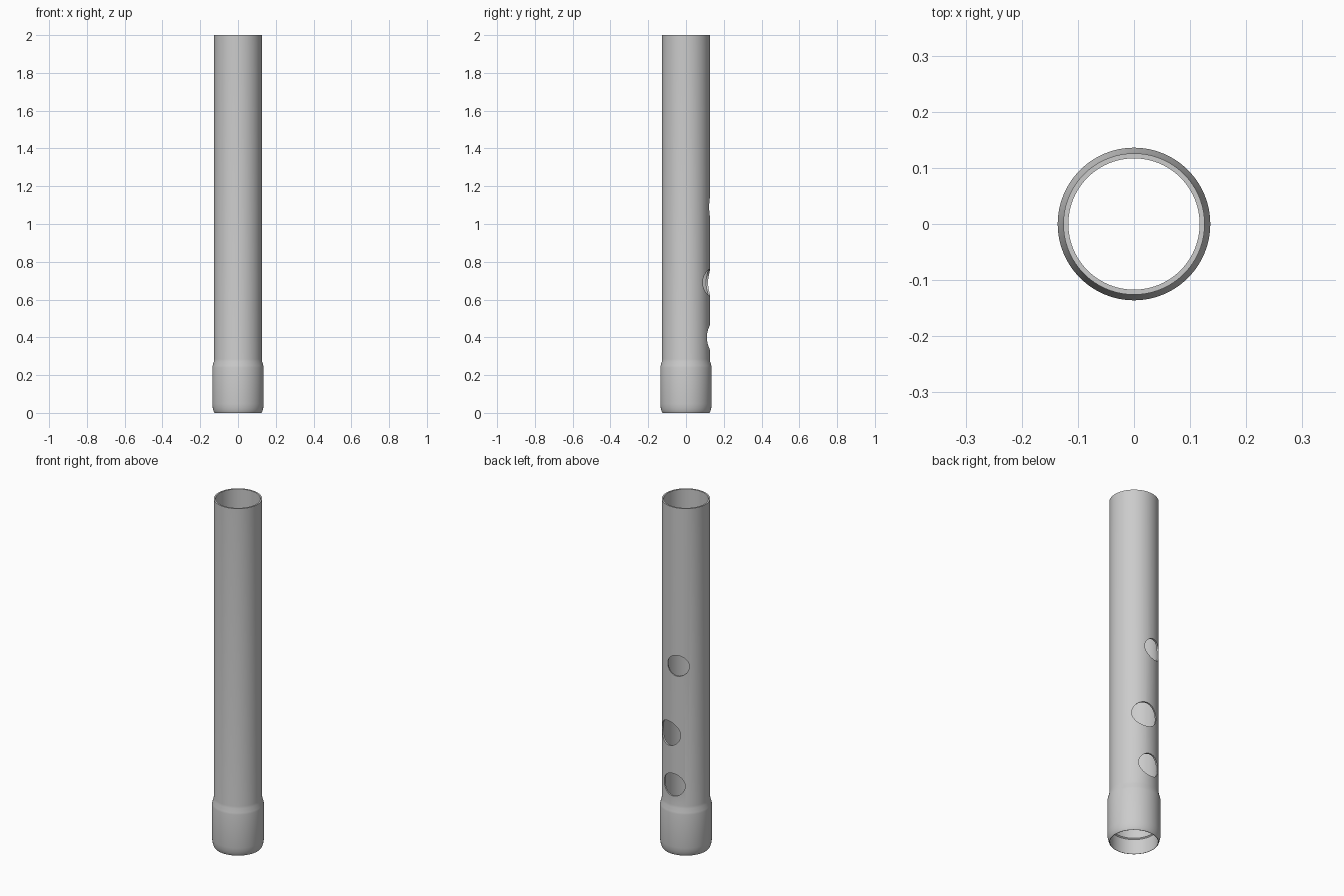
import bpy
import bmesh
from math import radians, sin, cos
from mathutils import Matrix, Vector

cube = bpy.data.objects.get("Cube")
if cube:
    bpy.data.objects.remove(cube, do_unlink=True)

SEGMENTS = 96

grey = bpy.data.materials.new("plain grey")
grey.use_nodes = True
colour = (0.6, 0.6, 0.6, 1)
grey.diffuse_color = colour
grey.node_tree.nodes["Principled BSDF"].inputs["Base Color"].default_value = colour


def add_object(name, bm):
    bmesh.ops.recalc_face_normals(bm, faces=bm.faces)
    mesh = bpy.data.meshes.new(name)
    bm.to_mesh(mesh)
    bm.free()
    mesh.materials.append(grey)
    obj = bpy.data.objects.new(name, mesh)
    bpy.context.collection.objects.link(obj)
    return obj


def revolve(name, profile):
    """Spin a closed (radius, height) wall section around z."""
    bm = bmesh.new()
    verts = [bm.verts.new((r, 0, z)) for r, z in profile]
    edges = [bm.edges.new((a, b)) for a, b in zip(verts, verts[1:] + verts[:1])]
    bmesh.ops.spin(bm, geom=verts + edges, axis=(0, 0, 1), cent=(0, 0, 0),
                   angle=radians(360), steps=SEGMENTS, use_duplicate=False)
    bmesh.ops.remove_doubles(bm, verts=bm.verts, dist=0.0001)
    return add_object(name, bm)


# Tube wall: rounded foot, wide collar, shoulder, straight body, stepped bore
tube = revolve("tube", [
    (0.125, 0), (0.127, 0.003), (0.131, 0.015), (0.134, 0.028), (0.136, 0.048),
    (0.136, 0.24), (0.134, 0.25), (0.128, 0.272), (0.126, 0.285),
    (0.126, 2), (0.117, 2), (0.117, 0.09), (0.123, 0.085), (0.123, 0),
])


# Three round holes drilled radially through the back wall
def drill(angle, height, radius):
    out = Vector((-sin(radians(angle)), cos(radians(angle)), 0))
    turn = out.to_track_quat("Z", "Y").to_matrix().to_4x4()
    bm = bmesh.new()
    bmesh.ops.create_cone(bm, cap_ends=True, segments=48, radius1=radius,
                          radius2=radius, depth=0.2,
                          matrix=Matrix.Translation(out * 0.13 + Vector((0, 0, height))) @ turn)
    cutter = add_object("hole_cutter", bm)
    cutter.hide_render = True
    cut = tube.modifiers.new("hole", "BOOLEAN")
    cut.operation = "DIFFERENCE"
    cut.solver = "EXACT"
    cut.object = cutter
    bpy.ops.object.modifier_apply(modifier=cut.name)
    bpy.data.objects.remove(cutter, do_unlink=True)


bpy.ops.object.select_all(action="DESELECT")
bpy.context.view_layer.objects.active = tube
tube.select_set(True)
for angle, height, radius in [(14.5, 1.09, 0.06), (-11.5, 0.69, 0.07), (2, 0.4, 0.065)]:
    drill(angle, height, radius)

bpy.ops.object.shade_smooth_by_angle(angle=radians(30))
